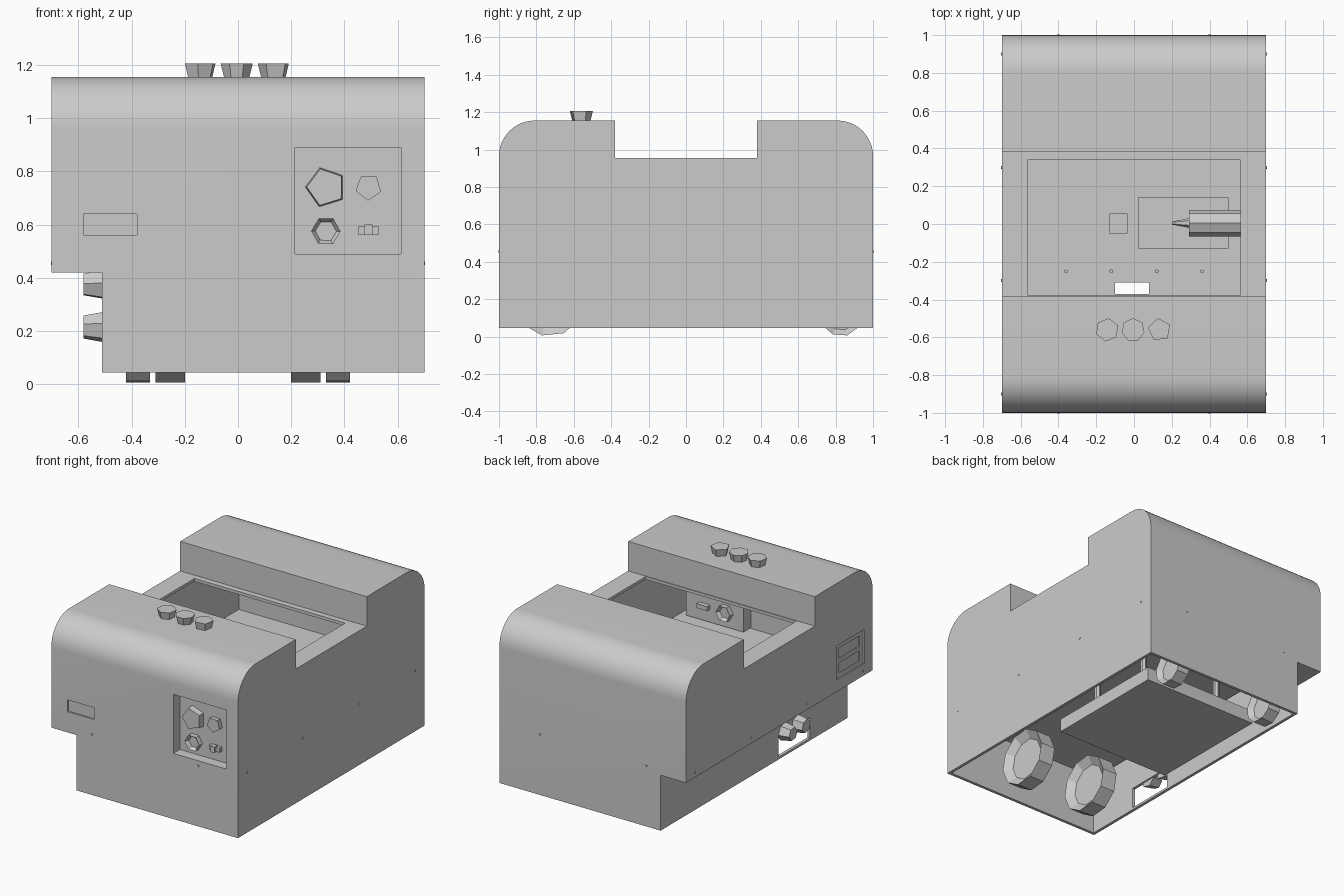
import bpy, bmesh, math
from mathutils import Matrix, Vector

cube = bpy.data.objects.get("Cube")
if cube:
    bpy.data.objects.remove(cube, do_unlink=True)

grey = bpy.data.materials.new("plain_grey")
grey.use_nodes = True
grey.diffuse_color = (0.6, 0.6, 0.6, 1)
grey.node_tree.nodes["Principled BSDF"].inputs["Base Color"].default_value = (0.6, 0.6, 0.6, 1)

AXES = {"x": Matrix.Rotation(math.pi / 2, 4, "Y"),
        "y": Matrix.Rotation(math.pi / 2, 4, "X"),
        "z": Matrix.Identity(4)}


def finish(name, bm):
    bmesh.ops.recalc_face_normals(bm, faces=bm.faces)
    mesh = bpy.data.meshes.new(name)
    bm.to_mesh(mesh)
    bm.free()
    mesh.materials.append(grey)
    ob = bpy.data.objects.new(name, mesh)
    bpy.context.collection.objects.link(ob)
    return ob


def box(name, xs, ys, zs):
    bm = bmesh.new()
    bmesh.ops.create_cube(bm, size=1)
    spans = (xs, ys, zs)
    for v in bm.verts:
        v.co = Vector([(a + b) / 2 + c * (b - a) for (a, b), c in zip(spans, v.co)])
    return finish(name, bm)


def drum(name, centre, r1, r2, depth, axis="z", sides=6, turn=0, dish=0):
    """Prism or cone along an axis, optionally with dished ends."""
    bm = bmesh.new()
    bmesh.ops.create_cone(bm, cap_ends=True, segments=sides, radius1=r1, radius2=r2, depth=depth)
    if dish:
        caps = [f for f in bm.faces if len(f.verts) == sides]
        bmesh.ops.inset_individual(bm, faces=caps, thickness=r1 * 0.28)
        for f in caps:
            bmesh.ops.translate(bm, verts=f.verts, vec=f.normal * -dish)
    bm.transform(Matrix.Translation(centre) @ AXES[axis] @ Matrix.Rotation(turn, 4, "Z"))
    return finish(name, bm)


def cut(targets, cutter):
    """Subtract the cutter from every target, then discard it."""
    cutter.hide_render = True
    for ob in targets:
        mod = ob.modifiers.new("cut", "BOOLEAN")
        mod.operation = "DIFFERENCE"
        mod.solver = "EXACT"
        mod.object = cutter
        with bpy.context.temp_override(object=ob, active_object=ob):
            bpy.ops.object.modifier_apply(modifier=mod.name)
    bpy.data.objects.remove(cutter, do_unlink=True)


def shell(name, t, bottom):
    """Saddle-shaped side profile drawn out along x, shrunk by t."""
    hw, top, gap, shelf, r = 1 - t, 1.155 - t, 0.38 + t, 0.955 - t, 0.19 - t
    arc = [(hw - r + r * math.cos(a), top - r + r * math.sin(a))
           for a in [math.pi / 2 * i / 12 for i in range(13)]]
    half = [(hw, bottom)] + arc + [(gap, top), (gap, shelf)]
    pts = half + [(-y, z) for y, z in reversed(half)]
    bm = bmesh.new()
    face = bm.faces.new([bm.verts.new((t - 0.7, y, z)) for y, z in pts])
    new = bmesh.ops.extrude_face_region(bm, geom=[face])["geom"]
    bmesh.ops.translate(bm, vec=(1.4 - 2 * t, 0, 0),
                        verts=[g for g in new if isinstance(g, bmesh.types.BMVert)])
    ob = finish(name, bm)
    cut([ob], box("notch", (-1, -0.51 + t), (-2, 2), (-1, 0.42 + t)))
    return ob


# Hollow casing with an open saddle
WALL = 0.02
body = shell("casing", 0, 0.045)
cut([body], shell("cavity", WALL, -0.2))
cut([body], box("saddle_opening", (-0.565, 0.565), (-0.375, 0.34), (0.85, 1.1)))

# Front control recess, front slot, side socket panel and lower port
housing = box("control_housing", (0.2, 0.63), (-0.985, -0.9), (0.475, 0.905))
cut([body, housing], box("control_recess", (0.215, 0.613), (-1.1, -0.93), (0.49, 0.89)))
cut([body], box("front_slot", (-0.58, -0.38), (-1.1, -0.988), (0.56, 0.64)))
cut([body], box("side_recess", (-0.8, -0.692), (-0.91, -0.61), (0.5, 0.73)))
for z in (0.53, 0.63):
    cut([body], box("socket", (-0.8, -0.686), (-0.87, -0.65), (z, z + 0.07)))
cut([body], box("lower_port", (-0.6, -0.45), (-0.6, -0.26), (0.06, 0.2)))

bpy.ops.object.select_all(action="DESELECT")
body.select_set(True)
bpy.context.view_layer.objects.active = body
bpy.ops.object.shade_smooth_by_angle(angle=math.radians(30))

# Inner deck with a cable hole
deck = box("deck", (-0.68, 0.68), (-0.98, 0.98), (0.45, 0.47))
cut([deck], box("cable_hole", (-0.1, 0.08), (-0.37, -0.31), (0.3, 0.6)))

# Parts standing on the deck
box("deck_plate", (0.02, 0.5), (-0.13, 0.14), (0.47, 0.479))
box("deck_block", (-0.13, -0.035), (-0.05, 0.055), (0.47, 0.54))
drum("motor", (0.43, 0.005, 0.55), 0.07, 0.07, 0.28, "x", 8)
drum("motor_shaft", (0.245, 0.005, 0.55), 0.008, 0.025, 0.09, "x", 6)
for x in (-0.36, -0.12, 0.12, 0.36):
    drum("deck_screw", (x, -0.25, 0.473), 0.01, 0.01, 0.012)

# Shallow tray hung under the deck
box("under_tray", (-0.43, 0.43), (-0.21, 0.65), (0.1, 0.19))
for x in (-0.3, 0.3):
    for y in (0, 0.45):
        drum("tray_post", (x, y, 0.32), 0.02, 0.02, 0.27)

# Dished wheels, mostly hidden inside the casing
for side in (-1, 1):
    drum("front_wheel", (side * 0.255, -0.73, 0.192), 0.19, 0.19, 0.11, "x", 10, 0.1, 0.04)
    drum("back_wheel", (side * 0.375, 0.83, 0.117), 0.115, 0.115, 0.09, "x", 9, 0.1, 0.03)

# Top knobs, wider at the top
for x, sides in ((-0.142, 6), (-0.005, 7), (0.135, 5)):
    drum("top_knob", (x, -0.56, 1.178), 0.048, 0.062, 0.054, "z", sides, x)

# Knobs and connectors in the front recess
drum("large_dial", (0.33, -0.92, 0.74), 0.085, 0.072, 0.1, "y", 5, 0.3)
drum("small_dial", (0.49, -0.92, 0.74), 0.042, 0.05, 0.09, "y", 5, 0.6)
drum("round_socket", (0.33, -0.915, 0.575), 0.055, 0.055, 0.1, "y", 6, 0.5, 0.025)
box("toggle_base", (0.45, 0.53), (-0.955, -0.87), (0.562, 0.592))
box("toggle", (0.475, 0.505), (-0.975, -0.94), (0.56, 0.6))

# Side connectors under the overhang
for z in (0.215, 0.375):
    for y in (-0.32, -0.46):
        drum("side_connector", (-0.54, y, z), 0.045, 0.06, 0.08, "x", 6, y + z)

# Casing screws
for y in (-0.9, -0.3, 0.3, 0.9):
    for x in (-0.7, 0.7):
        drum("side_screw", (x, y, 0.455), 0.008, 0.008, 0.006, "x")
for y in (-1, 1):
    for x in (-0.4, 0.4):
        drum("end_screw", (x, y, 0.455), 0.009, 0.009, 0.006, "y")
